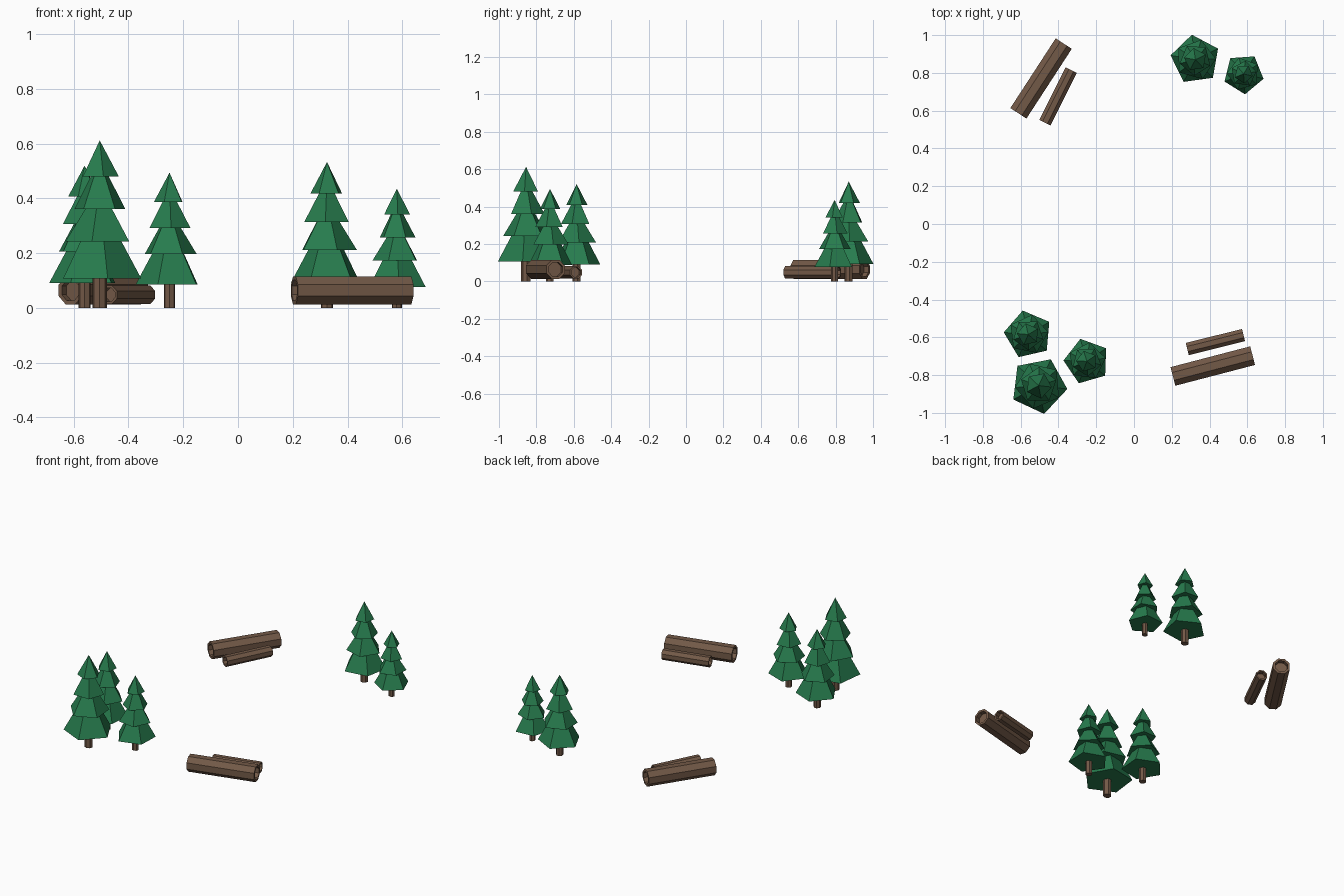
import bpy, bmesh, math
from mathutils import Vector

if "Cube" in bpy.data.objects:
    bpy.data.objects.remove(bpy.data.objects["Cube"])


def material(name, rgb):
    m = bpy.data.materials.new(name)
    m.diffuse_color = (*rgb, 1)
    m.use_nodes = True
    m.node_tree.nodes["Principled BSDF"].inputs["Base Color"].default_value = m.diffuse_color
    return m


GREEN = material("pine green", (0.02, 0.20, 0.075))
BROWN = material("bark brown", (0.17, 0.10, 0.063))


def finish(name, bm, mat):
    bmesh.ops.recalc_face_normals(bm, faces=bm.faces)
    me = bpy.data.meshes.new(name)
    bm.to_mesh(me)
    bm.free()
    me.materials.append(mat)
    ob = bpy.data.objects.new(name, me)
    bpy.context.collection.objects.link(ob)
    return ob


def ring(bm, centre, r, n, phase, u=Vector((1, 0, 0)), v=Vector((0, 1, 0))):
    angles = [phase + math.tau * i / n for i in range(n)]
    return [bm.verts.new(centre + u * r * math.cos(a) + v * r * math.sin(a)) for a in angles]


def bridge(bm, a, b):
    n = len(a)
    for i in range(n):
        bm.faces.new((a[i], a[(i + 1) % n], b[(i + 1) % n], b[i]))


# tiers as fractions of tree height: base z, radius, tip z (bottom to top)
TIERS = [(0.175, 0.25, 0.64), (0.397, 0.205, 0.73), (0.590, 0.16, 0.89), (0.784, 0.115, 1.0)]


def tree(tag, x, y, h, phase):
    # foliage: four five-sided cones, each turned against the one below
    bm = bmesh.new()
    for i, (z, r, tip) in enumerate(TIERS):
        base = ring(bm, Vector((x, y, z * h)), r * h, 5, math.radians(phase - 24 * i))
        top = bm.verts.new((x, y, tip * h))
        bm.faces.new(base)
        for k in range(5):
            bm.faces.new((base[k], base[(k + 1) % 5], top))
    finish(f"{tag}_foliage", bm, GREEN)
    # trunk
    bm = bmesh.new()
    low = ring(bm, Vector((x, y, 0)), 0.043 * h, 7, 0.2)
    high = ring(bm, Vector((x, y, 0.25 * h)), 0.043 * h, 7, 0.2)
    bridge(bm, low, high)
    bm.faces.new(low)
    bm.faces.new(high)
    finish(f"{tag}_trunk", bm, BROWN)


def log(name, start, end, z, r):
    # eight-sided log with a recessed end on each side
    a, b = Vector((*start, z)), Vector((*end, z))
    d = (b - a).normalized()
    u, v = d.cross(Vector((0, 0, 1))), Vector((0, 0, 1))
    profile = [(a + d * 0.03, 0.74 * r), (a, 0.74 * r), (a, r),
               (b, r), (b, 0.74 * r), (b - d * 0.03, 0.74 * r)]
    bm = bmesh.new()
    rings = [ring(bm, c, rad, 8, math.pi / 8, u, v) for c, rad in profile]
    for p, q in zip(rings, rings[1:]):
        bridge(bm, p, q)
    bm.faces.new(rings[0])
    bm.faces.new(rings[-1])
    finish(name, bm, BROWN)


# front left and back right groves
tree("large_front_tree", -0.505, -0.855, 0.612, -7)
tree("small_front_tree", -0.25, -0.727, 0.494, 34)
tree("middle_front_tree", -0.56, -0.585, 0.52, 31)
tree("large_back_tree", 0.325, 0.87, 0.533, 26)
tree("small_back_tree", 0.58, 0.795, 0.435, -14)

# log pairs
log("large_front_log", (0.206, -0.807), (0.628, -0.697), 0.064, 0.055)
log("small_front_log", (0.282, -0.662), (0.58, -0.588), 0.048, 0.036)
log("large_back_log", (-0.612, 0.586), (-0.372, 0.955), 0.064, 0.055)
log("small_back_log", (-0.472, 0.536), (-0.332, 0.815), 0.048, 0.036)
